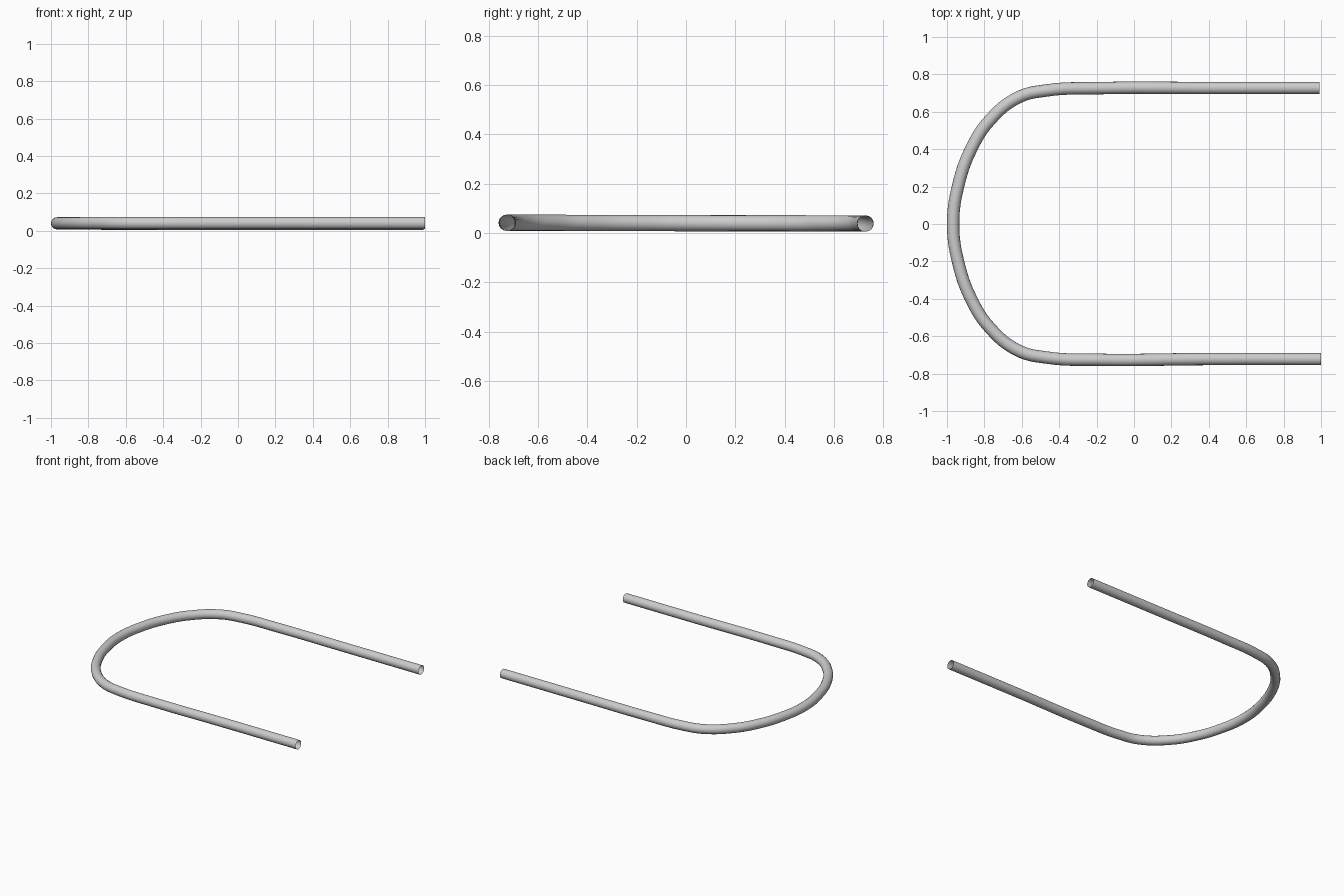
import bpy

if "Cube" in bpy.data.objects:
    bpy.data.objects.remove(bpy.data.objects["Cube"])

# Centreline of the bent tube, from the +y leg round the bow to the -y leg
half = [(-0.2, 0.726), (-0.46, 0.715), (-0.62, 0.676), (-0.775, 0.55),
        (-0.871, 0.4), (-0.936, 0.22)]
path = [(0.992, 0.727), (0.4, 0.727)] + half + [(-0.967, 0.0)]
path += [(x, -y) for x, y in reversed(half)]
path += [(0.4, -0.722), (1.0, -0.722)]


def height(y):
    # the bow leans very slightly towards +y
    return 0.040 - 0.0015 * y / 0.72


# Open-ended round tube swept along the path
curve = bpy.data.curves.new("bent_tube", "CURVE")
curve.dimensions = "3D"
curve.bevel_depth = 0.033
curve.bevel_resolution = 6
curve.use_fill_caps = False
curve.resolution_u = 10
spline = curve.splines.new("BEZIER")
spline.bezier_points.add(len(path) - 1)
for point, (x, y) in zip(spline.bezier_points, path):
    point.co = (x, y, height(y))
    point.handle_left_type = point.handle_right_type = "AUTO"

tube = bpy.data.objects.new("bent_tube", curve)
bpy.context.collection.objects.link(tube)

# Turn the sweep into a smooth mesh
bpy.context.view_layer.objects.active = tube
tube.select_set(True)
bpy.ops.object.convert(target="MESH")
bpy.ops.object.shade_smooth()
